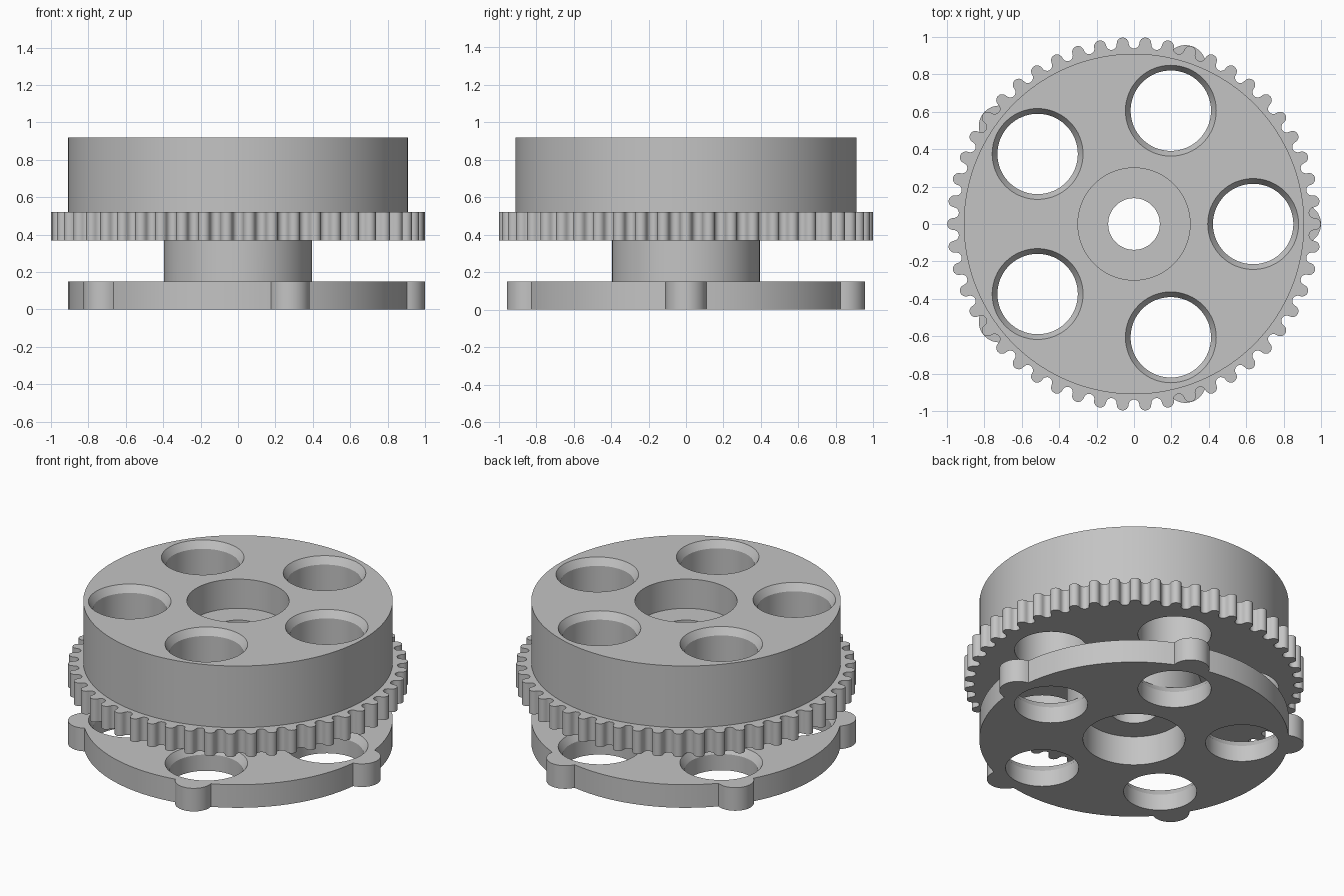
import bpy
import bmesh
from math import cos, sin, pi, acos, atan2, radians
from mathutils import Matrix

cube = bpy.data.objects.get("Cube")
if cube:
    bpy.data.objects.remove(cube, do_unlink=True)

grey = bpy.data.materials.new("plain_grey")
grey.use_nodes = True
grey.diffuse_color = (0.55, 0.55, 0.55, 1)
grey.node_tree.nodes["Principled BSDF"].inputs["Base Color"].default_value = (0.55, 0.55, 0.55, 1)


def loft(name, rings):
    """Closed solid through equal-sized rings of points, capped at both ends."""
    bm = bmesh.new()
    loops = [[bm.verts.new(p) for p in ring] for ring in rings]
    for low, high in zip(loops, loops[1:]):
        for i in range(len(low)):
            j = (i + 1) % len(low)
            bm.faces.new((low[i], low[j], high[j], high[i]))
    bm.faces.new(loops[0][::-1])
    bm.faces.new(loops[-1])
    bmesh.ops.recalc_face_normals(bm, faces=bm.faces)
    mesh = bpy.data.meshes.new(name)
    bm.to_mesh(mesh)
    bm.free()
    mesh.materials.append(grey)
    obj = bpy.data.objects.new(name, mesh)
    bpy.context.collection.objects.link(obj)
    return obj


def turned(name, profile, steps=96):
    """Solid of revolution from (radius, height) pairs."""
    angles = [2 * pi * i / steps for i in range(steps)]
    return loft(name, [[(r * cos(a), r * sin(a), z) for a in angles] for r, z in profile])


def prism(name, outline, z0, z1):
    return loft(name, [[(x, y, z) for x, y in outline] for z in (z0, z1)])


def arc(cx, cy, r, start, end, steps):
    """Arc points, leaving out the last one."""
    return [(cx + r * cos(start + (end - start) * i / steps),
             cy + r * sin(start + (end - start) * i / steps)) for i in range(steps)]


def combine(target, tool, operation):
    mod = target.modifiers.new(operation.lower(), "BOOLEAN")
    mod.operation = operation
    mod.solver = "EXACT"
    mod.object = tool
    bpy.context.view_layer.update()
    with bpy.context.temp_override(object=target, active_object=target,
                                   selected_objects=[target]):
        bpy.ops.object.modifier_apply(modifier=mod.name)
    bpy.data.objects.remove(tool, do_unlink=True)


def cut_ring_of_holes(target, bottom, top):
    """Five through holes, each with a chamfer at the upper mouth."""
    for k in range(5):
        a = 2 * pi * k / 5
        tool = turned("hole_cutter", [(0.215, bottom - 0.05), (0.215, top - 0.045),
                                      (0.243, top), (0.271, top + 0.045)], 64)
        tool.data.transform(Matrix.Translation((0.637 * cos(a), 0.637 * sin(a), 0)))
        combine(target, tool, "DIFFERENCE")


# Base plate: disc with five round lobes
DISC, LOBE, REACH = 0.91, 0.11, 0.89
phi = acos((REACH**2 + DISC**2 - LOBE**2) / (2 * REACH * DISC))
beta = atan2(DISC * sin(phi), DISC * cos(phi) - REACH)
outline = []
for k in range(5):
    a = 2 * pi * k / 5
    outline += arc(REACH * cos(a), REACH * sin(a), LOBE, a - beta, a + beta, 16)
    outline += arc(0, 0, DISC, a + phi, a + 2 * pi / 5 - phi, 16)
base = prism("base_plate", outline, 0, 0.15)
cut_ring_of_holes(base, 0, 0.15)

# Toothed belt ring: alternating round teeth and round gaps
TEETH, PITCH_R = 50, 0.967
step = 2 * pi / TEETH
tooth_r = 0.032
gap_r = PITCH_R * step / 2 - tooth_r
outline = []
for k in range(TEETH):
    a, b = k * step, (k + 0.5) * step
    outline += arc(PITCH_R * cos(a), PITCH_R * sin(a), tooth_r, a - pi / 2, a + pi / 2, 8)
    outline += arc(PITCH_R * cos(b), PITCH_R * sin(b), gap_r, b + 3 * pi / 2, b + pi / 2, 8)
wheel = prism("toothed_pulley", outline, 0.37, 0.52)

# Drum above the teeth
combine(wheel, turned("drum", [(DISC, 0.45), (DISC, 0.92)], 128), "UNION")
cut_ring_of_holes(wheel, 0.37, 0.92)

# Hub and base joined below
combine(wheel, turned("hub", [(0.395, 0.08), (0.395, 0.45)]), "UNION")
combine(wheel, base, "UNION")

# Centre bore with a bearing seat at each end
combine(wheel, turned("bore_cutter", [(0.3, -0.1), (0.3, 0.19), (0.138, 0.19),
                                      (0.138, 0.73), (0.3, 0.73), (0.3, 1)]), "DIFFERENCE")

bpy.ops.object.select_all(action="DESELECT")
wheel.select_set(True)
bpy.context.view_layer.objects.active = wheel
bpy.ops.object.shade_smooth_by_angle(angle=radians(30))
